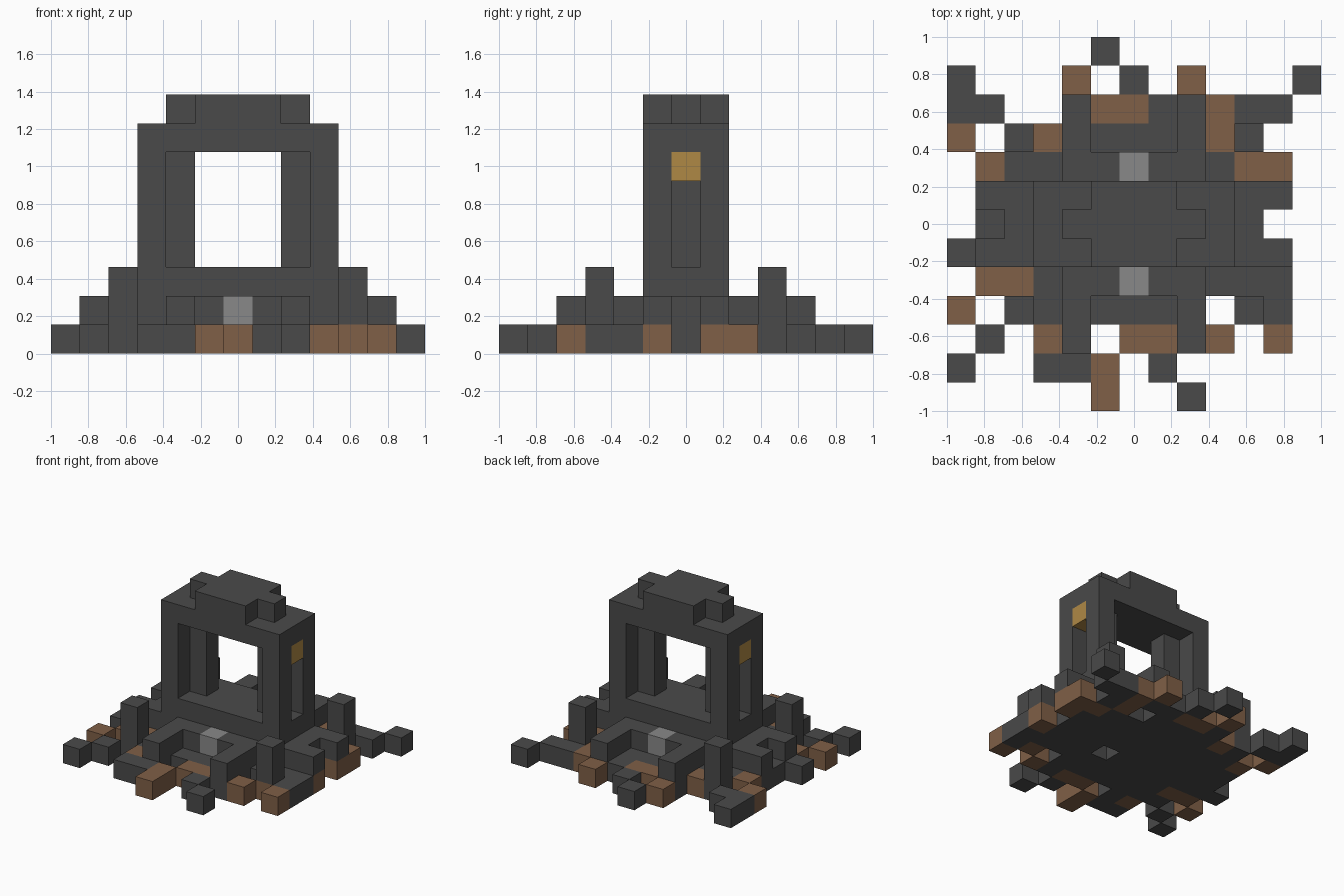
import bpy
import bmesh
from mathutils import Vector

if "Cube" in bpy.data.objects:
    bpy.data.objects.remove(bpy.data.objects["Cube"], do_unlink=True)

GRID = 13
CELL = 2 / GRID
MID = GRID // 2


def material(name, color):
    mat = bpy.data.materials.new(name)
    mat.use_nodes = True
    mat.diffuse_color = (*color, 1)
    bsdf = mat.node_tree.nodes["Principled BSDF"]
    bsdf.inputs["Base Color"].default_value = (*color, 1)
    bsdf.inputs["Roughness"].default_value = 0.9
    return mat


MATERIALS = {
    "d": material("dark stone", (0.068, 0.068, 0.068)),
    "b": material("brown earth", (0.215, 0.115, 0.063)),
    "g": material("light grey stone", (0.25, 0.25, 0.25)),
    "y": material("gold", (0.43, 0.25, 0.06)),
}

cells = {}  # (column, row, layer) -> (part name, colour key)


def fill(part, cols, rows, layers, color="d"):
    """Fill an inclusive block of cells."""
    for i in range(cols[0], cols[1] + 1):
        for j in range(rows[0], rows[1] + 1):
            for k in range(layers[0], layers[1] + 1):
                cells[i, j, k] = (part, color)


def clear(cols, rows, layers):
    """Remove an inclusive block of cells."""
    for key in list(cells):
        if all(lo <= v <= hi for v, (lo, hi) in zip(key, (cols, rows, layers))):
            del cells[key]


def mirrored(span):
    return (GRID - 1 - span[1], GRID - 1 - span[0])


# Ragged ground of stone and earth, back row first
GROUND = """
.....d.......
d...b.d.b...d
dd..dbbddbdd.
b.dbdddd.bd..
.bddddddddbb.
.ddddddddddb.
.dddddddddd..
ddddddd.dddb.
.bbddddddddd.
b.ddddddd.bd.
.d.bd.bbdb.b.
d..ddb.d.....
.....b..d....
""".split()
for j, line in enumerate(reversed(GROUND)):
    for i, color in enumerate(line):
        if color != ".":
            cells[i, j, 0] = ("ground_tiles", color)

# Raised plinth with paired arms on all four sides
fill("plinth", (2, 10), (5, 7), (1, 1))
fill("plinth", (5, 7), (4, 8), (1, 1))
for lane in (4, 8):
    fill("plinth", (lane, lane), (2, 10), (1, 1))
for lane in (5, 7):
    fill("plinth", (1, 11), (lane, lane), (1, 1))

# Light stones at the front and back of the plinth
for row in (4, 8):
    fill("light_stone", (MID, MID), (row, row), (1, 1), "g")

# Corner posts
for col in (2, 10):
    for row in (3, 9):
        fill("corner_posts", (col, col), (row, row), (1, 2))

# Arch threshold and lintel
fill("arch_threshold", (3, 9), (5, 7), (2, 2))
fill("arch_lintel", (3, 9), (5, 7), (7, 7))
fill("arch_crown", (5, 7), (5, 7), (8, 8))
fill("arch_crown", (4, 8), (MID, MID), (8, 8))

# Pillars with an inner rib, an outer recess and a gold block
for side, flip in (("right", lambda s: s), ("left", mirrored)):
    outer, inner = flip((3, 3)), flip((4, 4))
    fill(side + "_pillar", outer, (5, 7), (3, 6))
    fill(side + "_pillar", inner, (MID, MID), (3, 6))
    clear(outer, (MID, MID), (3, 5))
    fill(side + "_gold_block", outer, (MID, MID), (6, 6), "y")


def build_part(part):
    """Skin one part, leaving out faces shared with any neighbour."""
    bm = bmesh.new()
    colors = sorted({c for p, c in cells.values() if p == part})
    for key, (owner, color) in cells.items():
        if owner != part:
            continue
        center = Vector(((key[0] - MID) * CELL, (key[1] - MID) * CELL,
                         (key[2] + 0.5) * CELL))
        for axis in range(3):
            for sign in (-1, 1):
                step = [0, 0, 0]
                step[axis] = sign
                if tuple(a + b for a, b in zip(key, step)) in cells:
                    continue
                normal = Vector(step)
                u = Vector([float(a == (axis + 1) % 3) for a in range(3)])
                v = normal.cross(u)
                corners = (-u - v, u - v, u + v, v - u)
                face = bm.faces.new([bm.verts.new(center + (normal + c) * CELL / 2)
                                     for c in corners])
                face.material_index = colors.index(color)
    bmesh.ops.remove_doubles(bm, verts=bm.verts, dist=CELL / 100)
    bmesh.ops.dissolve_limit(bm, angle_limit=0.01, verts=bm.verts, edges=bm.edges,
                             delimit={"MATERIAL"})
    mesh = bpy.data.meshes.new(part)
    bm.to_mesh(mesh)
    bm.free()
    for color in colors:
        mesh.materials.append(MATERIALS[color])
    bpy.context.collection.objects.link(bpy.data.objects.new(part, mesh))


for part in sorted({p for p, c in cells.values()}):
    build_part(part)
